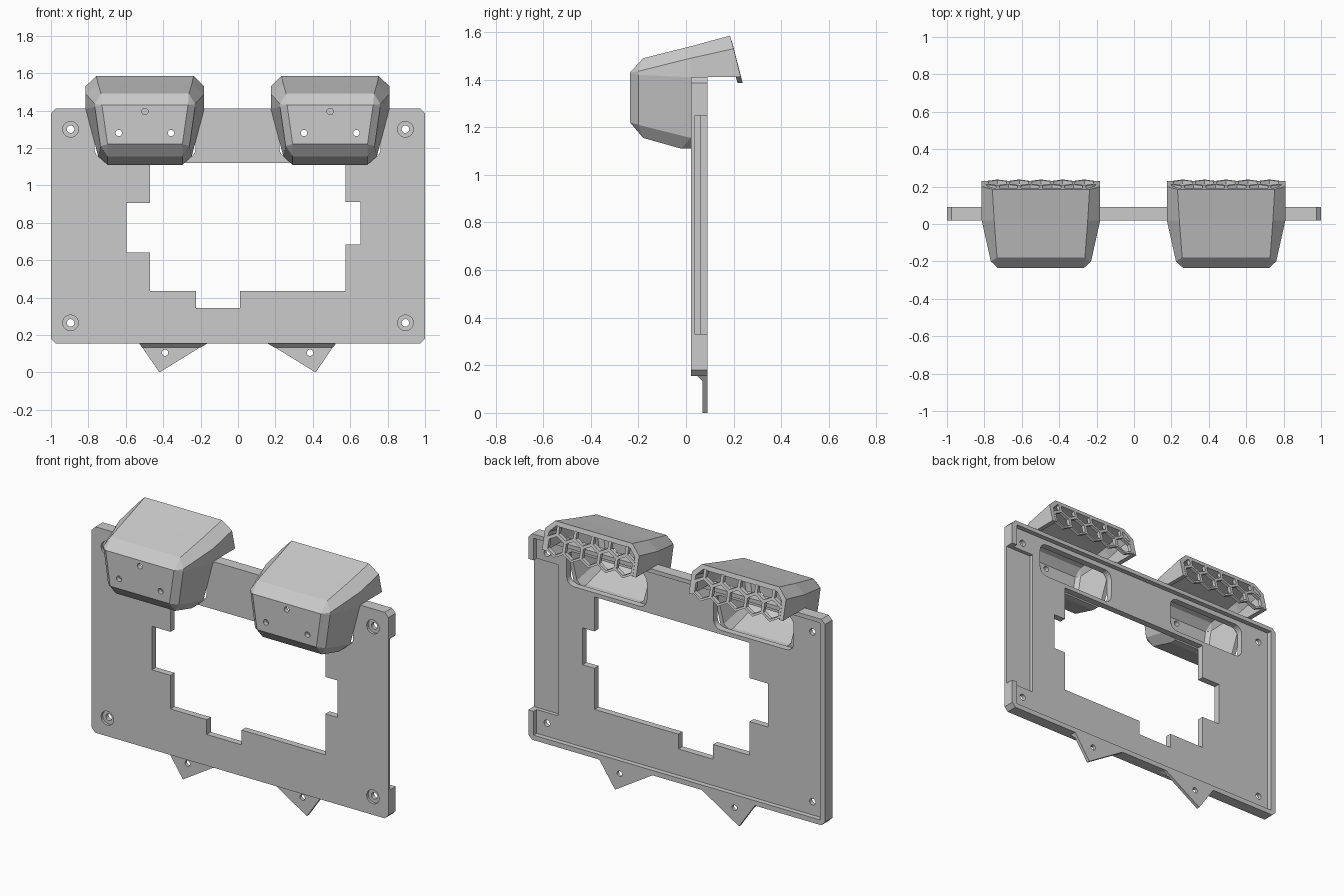
import bpy, bmesh, math
from mathutils import Vector

if "Cube" in bpy.data.objects:
    bpy.data.objects.remove(bpy.data.objects["Cube"])

grey = bpy.data.materials.new("plain_grey")
grey.diffuse_color = (0.6, 0.6, 0.6, 1)
grey.use_nodes = True
grey.node_tree.nodes["Principled BSDF"].inputs["Base Color"].default_value = grey.diffuse_color


def make(name, bm):
    bmesh.ops.recalc_face_normals(bm, faces=bm.faces)
    me = bpy.data.meshes.new(name)
    bm.to_mesh(me)
    bm.free()
    ob = bpy.data.objects.new(name, me)
    bpy.context.collection.objects.link(ob)
    me.materials.append(grey)
    return ob


def add_prism(bm, pts, y0, y1, pts2=None):
    """Extrude an x-z outline along y, optionally to a second outline."""
    a = [bm.verts.new((x, y0, z)) for x, z in pts]
    b = [bm.verts.new((x, y1, z)) for x, z in (pts2 or pts)]
    bm.faces.new(a)
    bm.faces.new(b[::-1])
    for i in range(len(a)):
        j = (i + 1) % len(a)
        bm.faces.new((a[i], b[i], b[j], a[j]))


def prism(name, *args):
    bm = bmesh.new()
    add_prism(bm, *args)
    return make(name, bm)


def box(x0, x1, z0, z1):
    return [(x0, z0), (x1, z0), (x1, z1), (x0, z1)]


def circle(x, z, r, n=20):
    return [(x + r * math.cos(2 * math.pi * i / n),
             z + r * math.sin(2 * math.pi * i / n)) for i in range(n)]


def rounded(x0, x1, z0, z1, r):
    pts = []
    for k, (cx, cz) in enumerate([(x1 - r, z1 - r), (x0 + r, z1 - r),
                                  (x0 + r, z0 + r), (x1 - r, z0 + r)]):
        for i in range(6):
            a = math.pi / 2 * (k + i / 5)
            pts.append((cx + r * math.cos(a), cz + r * math.sin(a)))
    return pts


def apply_mod(ob, mod):
    bpy.context.view_layer.objects.active = ob
    bpy.ops.object.modifier_apply(modifier=mod.name)


def cut(ob, *args):
    c = prism("cutter", *args)
    m = ob.modifiers.new("cut", 'BOOLEAN')
    m.operation, m.solver, m.object = 'DIFFERENCE', 'EXACT', c
    apply_mod(ob, m)
    bpy.data.objects.remove(c)


HOODS = (("left", -0.4975), ("right", 0.4925))

# Mounting plate with chamfered corners
c, zb, zt = 0.025, 0.155, 1.41
plate = prism("mounting_plate", [(-1 + c, zb), (1 - c, zb), (1, zb + c), (1, zt - c),
              (1 - c, zt), (-1 + c, zt), (-1, zt - c), (-1, zb + c)], 0.02, 0.09)
# Rear recess leaving a rim, and the deeper side slot
cut(plate, box(-0.965, 0.965, 0.185, 1.385), 0.06, 0.12)
cut(plate, box(0.82, 1.1, 0.33, 1.25), 0.037, 0.12)
# Stepped central window
cut(plate, [(-0.47, 1.12), (-0.47, 0.905), (-0.595, 0.905), (-0.595, 0.64), (-0.47, 0.64),
            (-0.47, 0.435), (-0.225, 0.435), (-0.225, 0.345), (0.01, 0.345), (0.01, 0.435),
            (0.575, 0.435), (0.575, 0.685), (0.655, 0.685), (0.655, 0.91), (0.575, 0.91),
            (0.575, 1.12)], -0.1, 0.2)
# Countersunk screw holes
for x in (-0.895, 0.895):
    for z in (0.265, 1.30):
        cut(plate, circle(x, z, 0.02), -0.1, 0.2)
        cut(plate, circle(x, z, 0.042), 0.0, 0.035)
# Openings behind the hoods
for side, cx in HOODS:
    cut(plate, rounded(cx - 0.27, cx + 0.27, 1.145, 1.355, 0.05), -0.1, 0.2)

# Hood half sections (half width, y, z): top, shoulder, waist, lower, bottom
RINGS = [
    [(.23, -.235, 1.43), (.23, -.235, 1.43), (.23, -.235, 1.43), (.20, -.235, 1.22), (.20, -.235, 1.22)],
    [(.235, -.18, 1.49), (.268, -.2, 1.435), (.268, -.2, 1.42), (.238, -.2, 1.21), (.20, -.18, 1.155)],
    [(.25, .02, 1.54), (.317, .02, 1.49), (.317, .02, 1.41), (.25, .02, 1.155), (.20, -.02, 1.11)],
    [(.26, .185, 1.585), (.317, .20, 1.53), (.317, .23, 1.41)],
]


def hood(name, cx):
    bm = bmesh.new()
    rings = []
    for r in RINGS:
        right = [bm.verts.new((cx + w, y, z)) for w, y, z in r]
        left = [bm.verts.new((cx - w, y, z)) for w, y, z in r]
        rings.append((right, left))
    for (r0, l0), (r1, l1) in zip(rings, rings[1:]):
        n = min(len(r0), len(r1))
        bm.faces.new((l0[0], r0[0], r1[0], l1[0]))
        for i in range(n - 1):
            bm.faces.new((r0[i], r0[i + 1], r1[i + 1], r1[i]))
            bm.faces.new((l0[i], l1[i], l1[i + 1], l0[i + 1]))
        if n == 5:
            bm.faces.new((l0[4], l1[4], r1[4], r0[4]))
    # Bottom lip reaching back to the plate
    r2, l2 = rings[2]
    rb = bm.verts.new((cx + .20, .02, 1.11))
    lb = bm.verts.new((cx - .20, .02, 1.11))
    bm.faces.new((l2[4], lb, rb, r2[4]))
    bm.faces.new((r2[3], r2[4], rb))
    bm.faces.new((l2[3], lb, l2[4]))
    # Front face
    r0, l0 = rings[0]
    bm.faces.new((l0[0], l0[4], r0[4], r0[0]))
    bmesh.ops.remove_doubles(bm, verts=bm.verts, dist=0.0005)
    bmesh.ops.recalc_face_normals(bm, faces=bm.faces)
    front = min(bm.faces, key=lambda f: f.calc_center_median().y)
    flip = front.normal.y > 0
    ob = make(name, bm)
    if flip:
        ob.data.flip_normals()
    m = ob.modifiers.new("wall", 'SOLIDIFY')
    m.thickness, m.offset, m.use_even_offset = 0.028, -1, True
    apply_mod(ob, m)
    # Three small holes in the front wall
    for dx, z in ((0, 1.395), (-0.14, 1.28), (0.14, 1.28)):
        cut(ob, circle(cx + dx, z, 0.017, 16), -0.3, -0.17)


def grille(name, cx):
    """Honeycomb screen lying in the sloped rear opening of a hood."""
    p, h = 0.116, 0.062
    rows = [(1.452, 0), (1.452 + 1.5 * h, 0.5)]

    def hexagon(x, z, s):
        return [(x + s * p / 2 * a, z + s * h * b) for a, b in
                ((0, 1), (-1, .5), (-1, -.5), (0, -1), (1, -.5), (1, .5))]

    # Outline with a zigzag lower edge
    outline = [(cx + 0.245, 1.562), (cx - 0.245, 1.562), (cx - 0.295, 1.515), (cx - 0.295, 1.415)]
    for i in range(11):
        outline.append((cx + (i - 5) * p / 2, 1.452 - h * (1.0 if i % 2 else 0.5) - 0.004))
    outline += [(cx + 0.295, 1.415), (cx + 0.295, 1.515)]
    ob = prism(name, outline, 0, 0.022)
    bm = bmesh.new()
    for z, off in rows:
        for i in range(-3, 4):
            x = cx + (i + off) * p
            if abs(x - cx) < 0.33:
                add_prism(bm, hexagon(x, z, 0.84), -0.1, 0.1)
    cutter = make("cutter", bm)
    m = ob.modifiers.new("cells", 'BOOLEAN')
    m.operation, m.solver, m.object = 'DIFFERENCE', 'EXACT', cutter
    apply_mod(ob, m)
    bpy.data.objects.remove(cutter)
    for v in ob.data.vertices:
        v.co.y += 0.165 + (1.585 - v.co.z) * 0.257


for side, cx in HOODS:
    hood(side + "_hood", cx)
    grille(side + "_grille", cx)

# Triangular hanging tabs with a sloped fillet under the plate
for side, x0, x1, tip, hx in (("left", -0.53, -0.16, -0.42, -0.39),
                              ("right", 0.155, 0.525, 0.415, 0.385)):
    tab = prism(side + "_tab", [(x0, 0.16), (x1, 0.16), (tip, 0.0)], 0.07, 0.09)
    cut(tab, circle(hx, 0.105, 0.017, 16), 0, 0.2)
    k = 0.16
    a, b = x0 + (tip - x0) * k, x1 + (tip - x1) * k
    bm = bmesh.new()
    v = [bm.verts.new(q) for q in ((x0, .045, .157), (x1, .045, .157), (x1, .071, .157),
                                   (x0, .071, .157), (a, .071, .132), (b, .071, .132))]
    for f in ((0, 1, 2, 3), (0, 4, 5, 1), (3, 2, 5, 4), (0, 3, 4), (1, 5, 2)):
        bm.faces.new([v[i] for i in f])
    make(side + "_tab_fillet", bm)
